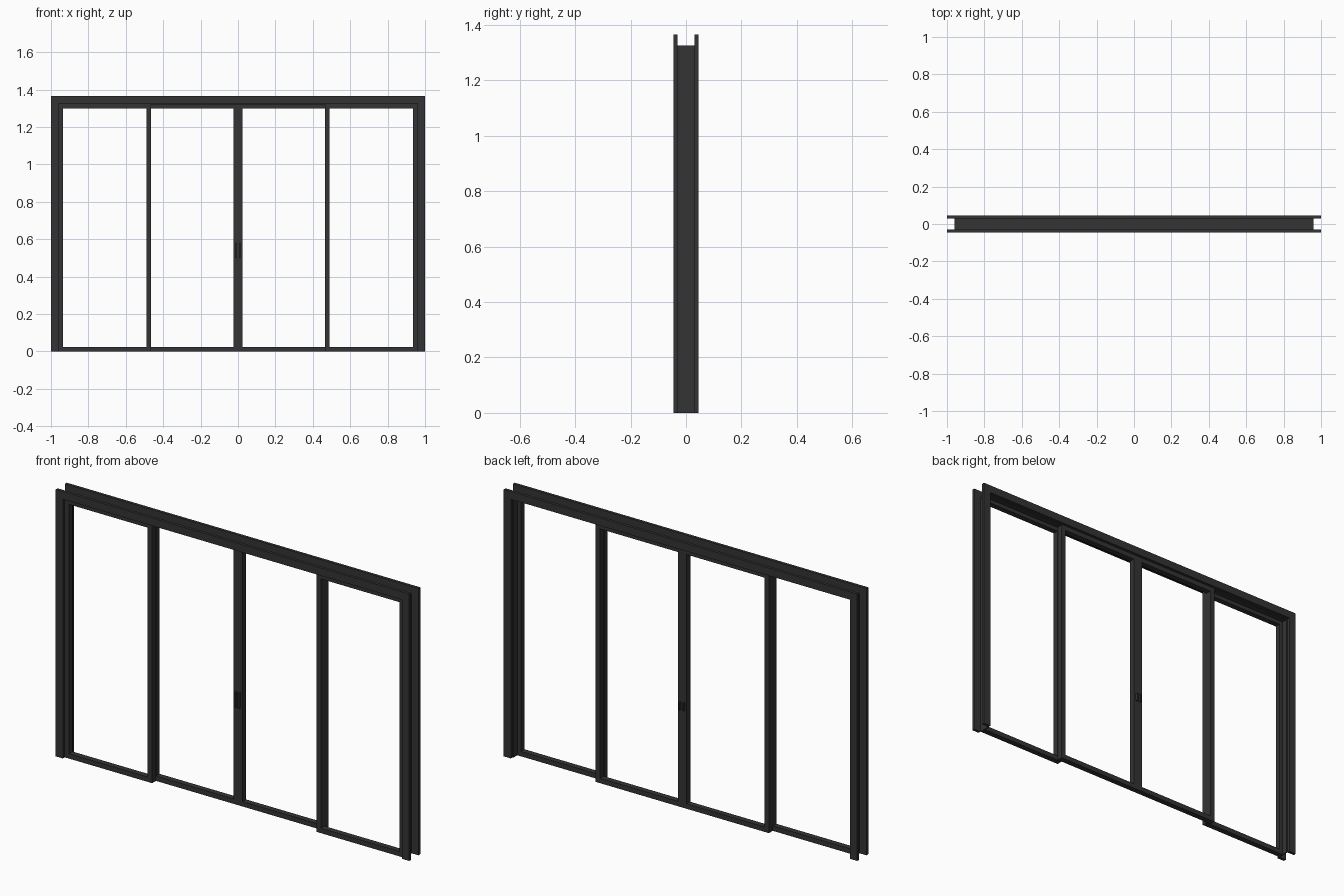
import bpy
import bmesh

cube = bpy.data.objects.get("Cube")
if cube:
    bpy.data.objects.remove(cube, do_unlink=True)

charcoal = bpy.data.materials.new("charcoal_metal")
charcoal.use_nodes = True
colour = (0.034, 0.034, 0.034, 1)
charcoal.diffuse_color = colour
charcoal.node_tree.nodes["Principled BSDF"].inputs["Base Color"].default_value = colour


def make(name, verts_faces):
    """Build one flat-shaded object from (verts, faces)."""
    mesh = bpy.data.meshes.new(name)
    mesh.from_pydata(verts_faces[0], [], verts_faces[1])
    bm = bmesh.new()
    bm.from_mesh(mesh)
    bmesh.ops.recalc_face_normals(bm, faces=bm.faces)
    bm.to_mesh(mesh)
    bm.free()
    mesh.materials.append(charcoal)
    obj = bpy.data.objects.new(name, mesh)
    bpy.context.collection.objects.link(obj)
    return obj


def prism(name, outline, y0, y1):
    """Extrude an xz outline from y0 to y1."""
    n = len(outline)
    verts = [(x, y, z) for y in (y0, y1) for x, z in outline]
    faces = [tuple(range(n)), tuple(range(2 * n - 1, n - 1, -1))]
    faces += [(i, (i + 1) % n, (i + 1) % n + n, i + n) for i in range(n)]
    return make(name, (verts, faces))


def box(name, x0, x1, y0, y1, z0, z1):
    return prism(name, [(x0, z0), (x1, z0), (x1, z1), (x0, z1)], y0, y1)


def arch(name, half, top, width, y0, y1):
    """Three-sided surround, open at the floor."""
    i, t = half - width, top - width
    return prism(name, [(-half, 0), (-half, top), (half, top), (half, 0),
                        (i, 0), (i, t), (-i, t), (-i, 0)], y0, y1)


def sash(name, x0, x1, top, width, y0, y1):
    """Closed rectangular door leaf frame."""
    loops = []
    for inset in (0, width):
        a, b, c, d = x0 + inset, x1 - inset, inset, top - inset
        loops.append([(a, c), (b, c), (b, d), (a, d)])
    verts = [(x, y, z) for y in (y0, y1) for loop in loops for x, z in loop]
    faces = []
    for i in range(4):
        j = (i + 1) % 4
        faces += [(i, j, j + 4, i + 4), (i + 8, j + 8, j + 12, i + 12),
                  (i, j, j + 8, i + 8), (i + 4, j + 4, j + 12, i + 12)]
    return make(name, (verts, faces))


HALF, TOP, DEPTH = 0.96, 1.325, 0.03
RAIL = 0.025

# Casings on both wall faces, and the thin lining between them
arch("front_casing", 1.0, 1.365, 0.04, -0.045, -DEPTH)
arch("back_casing", 1.0, 1.365, 0.04, DEPTH, 0.045)
arch("frame_lining", HALF, TOP, 0.005, -DEPTH, DEPTH)

# Fixed outer leaves in the front track, sliding inner leaves in the back track
for side, s in (("left", 1), ("right", -1)):
    x0, x1 = sorted((s * 0.465, s * HALF))
    sash(side + "_fixed_leaf", x0, x1, TOP, RAIL, -DEPTH, -0.001)
    x0, x1 = sorted((0, s * 0.49))
    sash(side + "_sliding_leaf", x0, x1, TOP, RAIL, 0.001, DEPTH)

    # Pull handles on both faces of the meeting stiles
    x0, x1 = sorted((s * 0.006, s * 0.014))
    box(side + "_front_handle", x0, x1, -0.012, 0.001, 0.50, 0.58)
    box(side + "_back_handle", x0, x1, DEPTH, 0.042, 0.50, 0.54)
